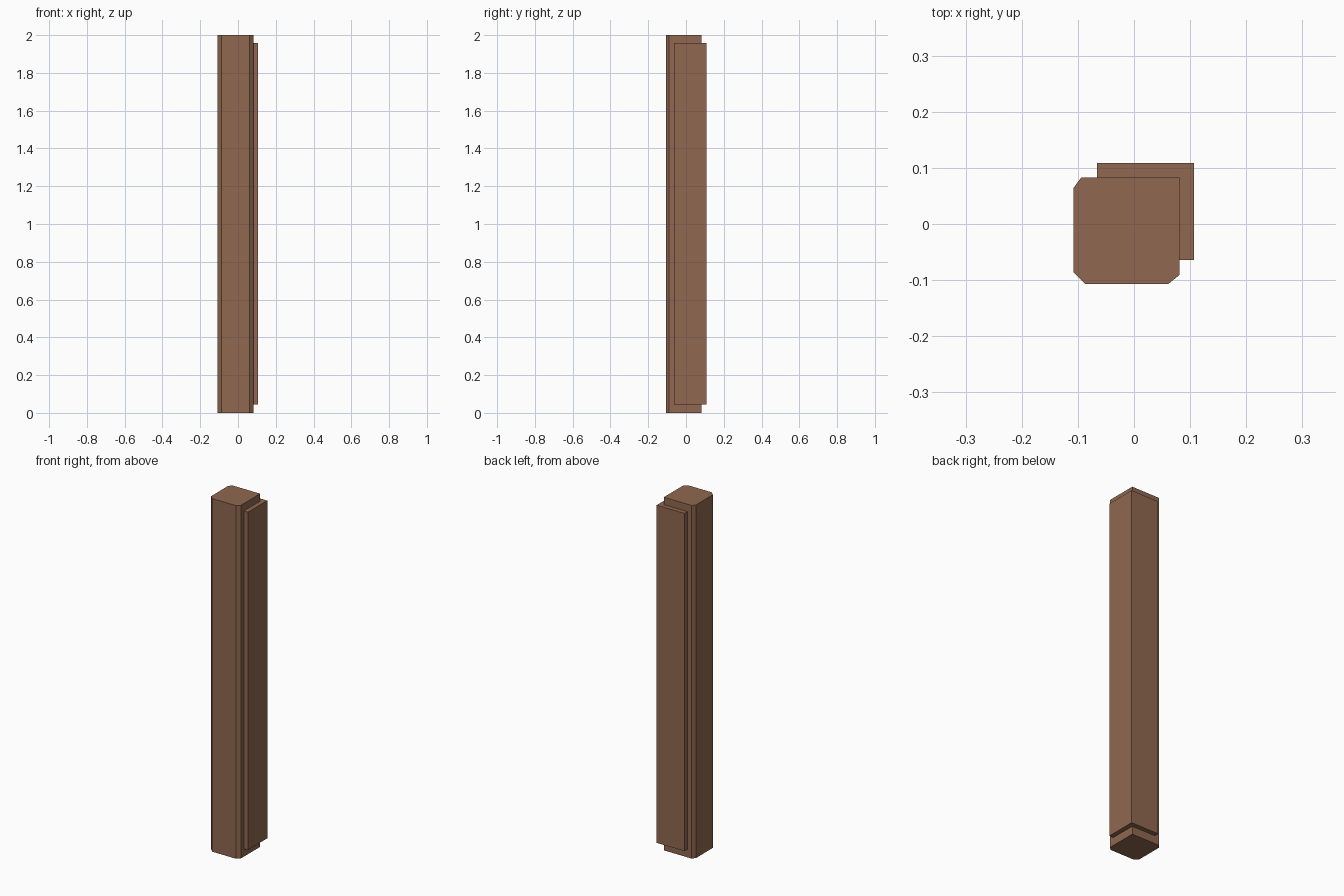
import bpy, bmesh

if "Cube" in bpy.data.objects:
    bpy.data.objects.remove(bpy.data.objects["Cube"])

# Single brown timber colour
wood = bpy.data.materials.new("brown_wood")
wood.diffuse_color = (0.28, 0.14, 0.08, 1.0)
wood.use_nodes = True
wood.node_tree.nodes["Principled BSDF"].inputs["Base Color"].default_value = wood.diffuse_color


def prism(name, outline, z0, z1):
    """Extrude a counter-clockwise xy outline from z0 to z1."""
    bm = bmesh.new()
    base = bm.faces.new([bm.verts.new((x, y, z0)) for x, y in outline])
    top = bmesh.ops.extrude_face_region(bm, geom=[base], use_keep_orig=True)
    verts = [v for v in top["geom"] if isinstance(v, bmesh.types.BMVert)]
    bmesh.ops.translate(bm, verts=verts, vec=(0, 0, z1 - z0))
    bmesh.ops.recalc_face_normals(bm, faces=bm.faces)
    mesh = bpy.data.meshes.new(name)
    bm.to_mesh(mesh)
    bm.free()
    mesh.materials.append(wood)
    obj = bpy.data.objects.new(name, mesh)
    bpy.context.collection.objects.link(obj)
    return obj


# Main post: three uneven chamfered corners, sharp back right corner
prism("post", [
    (-0.087, -0.107), (0.061, -0.107), (0.081, -0.091), (0.081, 0.083),
    (-0.094, 0.083), (-0.108, 0.064), (-0.108, -0.086),
], 0.0, 2.0)

# Shorter square timber set into the back right corner
prism("corner_timber", [
    (-0.066, -0.064), (0.107, -0.064), (0.107, 0.109), (-0.066, 0.109),
], 0.045, 1.958)
